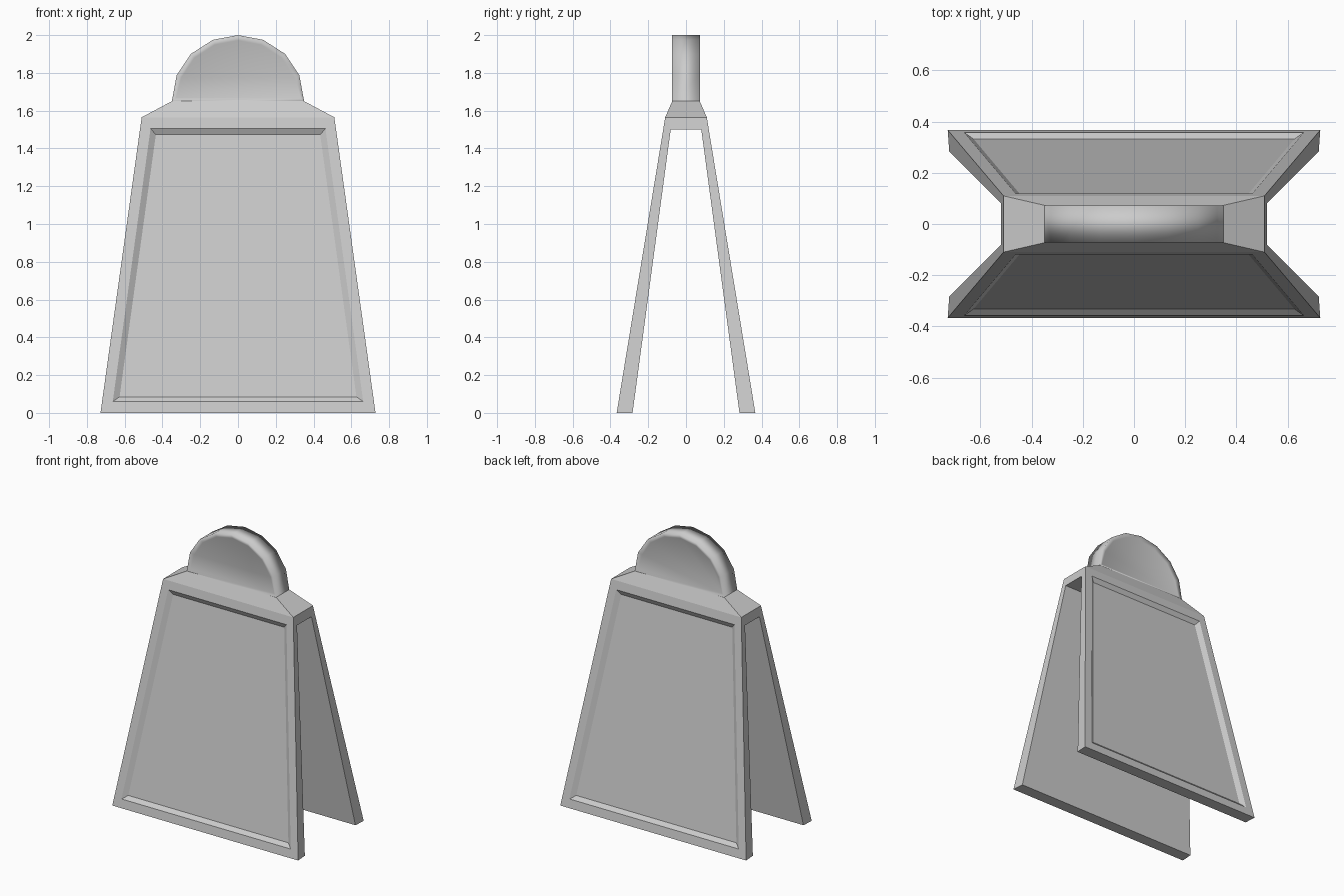
import bpy, bmesh

if "Cube" in bpy.data.objects:
    bpy.data.objects.remove(bpy.data.objects["Cube"])


def finish(name, bm, smooth=False):
    bmesh.ops.remove_doubles(bm, verts=bm.verts, dist=1e-4)
    bmesh.ops.recalc_face_normals(bm, faces=bm.faces)
    me = bpy.data.meshes.new(name)
    bm.to_mesh(me)
    bm.free()
    for p in me.polygons:
        p.use_smooth = smooth
    ob = bpy.data.objects.new(name, me)
    bpy.context.collection.objects.link(ob)
    return ob


def add_face(bm, pts):
    return bm.faces.new([bm.verts.new(p) for p in pts])


def front_y(z):
    # depth of the sloping outer board surface at height z
    return 0.367 - 0.257 * z / 1.565


def trapezoid(s, low, high, sink=0.0):
    # four corners on the board, low/high = (half width, z)
    (w0, z0), (w1, z1) = low, high
    y0, y1 = s * (front_y(z0) - sink), s * (front_y(z1) - sink)
    return [(-w0, y0, z0), (w0, y0, z0), (w1, y1, z1), (-w1, y1, z1)]


# Folding sign frame: two boards with recessed panels, joined at the top
bm = bmesh.new()
IN0, IN1 = (0.722, 0.283, 0.0), (0.519, 0.081, 1.5)   # inner board surface
SHOULDER, NECK = (0.51, 0.11, 1.565), (0.35, 0.073, 1.65)
FOOT = (0.728, 0.367, 0.0)


def at(p, sx, sy):
    return (sx * p[0], sy * p[1], p[2])


def across_x(a, b, s):
    add_face(bm, [at(a, -1, s), at(a, 1, s), at(b, 1, s), at(b, -1, s)])


def across_y(a, b, s):
    add_face(bm, [at(a, s, -1), at(a, s, 1), at(b, s, 1), at(b, s, -1)])


for s in (-1, 1):
    # recessed panel: border, bevel, floor
    rings = [trapezoid(s, (0.728, 0), (0.51, 1.565)),
             trapezoid(s, (0.663, 0.06), (0.463, 1.505)),
             trapezoid(s, (0.627, 0.085), (0.435, 1.473), 0.021)]
    for a, b in zip(rings, rings[1:]):
        for i in range(4):
            j = (i + 1) % 4
            add_face(bm, [a[i], a[j], b[j], b[i]])
    add_face(bm, rings[2])
    # foot, inner side and sloping shoulder
    across_x(FOOT, IN0, s)
    across_x(IN0, IN1, s)
    across_x(SHOULDER, NECK, s)
    across_y(IN1, SHOULDER, s)
    across_y(SHOULDER, NECK, s)
    # leg edges
    for sx in (-1, 1):
        add_face(bm, [at(p, sx, s) for p in (FOOT, IN0, IN1, SHOULDER)])
# underside of the hinge block
add_face(bm, [at(IN1, sx, sy) for sx, sy in ((-1, -1), (1, -1), (1, 1), (-1, 1))])
finish("sign_frame", bm)

# Rounded handle on top, with shallow inset faces
half = [(0.35, 1.65), (0.325, 1.787), (0.25, 1.9), (0.133, 1.975)]
outline = half + [(0, 2.0)] + [(-x, z) for x, z in reversed(half)]
bm = bmesh.new()
front = [bm.verts.new((x, -0.073, z)) for x, z in outline]
back = [bm.verts.new((x, 0.073, z)) for x, z in outline]
for i in range(len(outline) - 1):
    bm.faces.new([front[i], front[i + 1], back[i + 1], back[i]])
sides = [bm.faces.new(front), bm.faces.new(back)]
bmesh.ops.recalc_face_normals(bm, faces=bm.faces)
bmesh.ops.inset_individual(bm, faces=sides, thickness=0.028, depth=-0.01)
finish("top_handle", bm, smooth=True)
